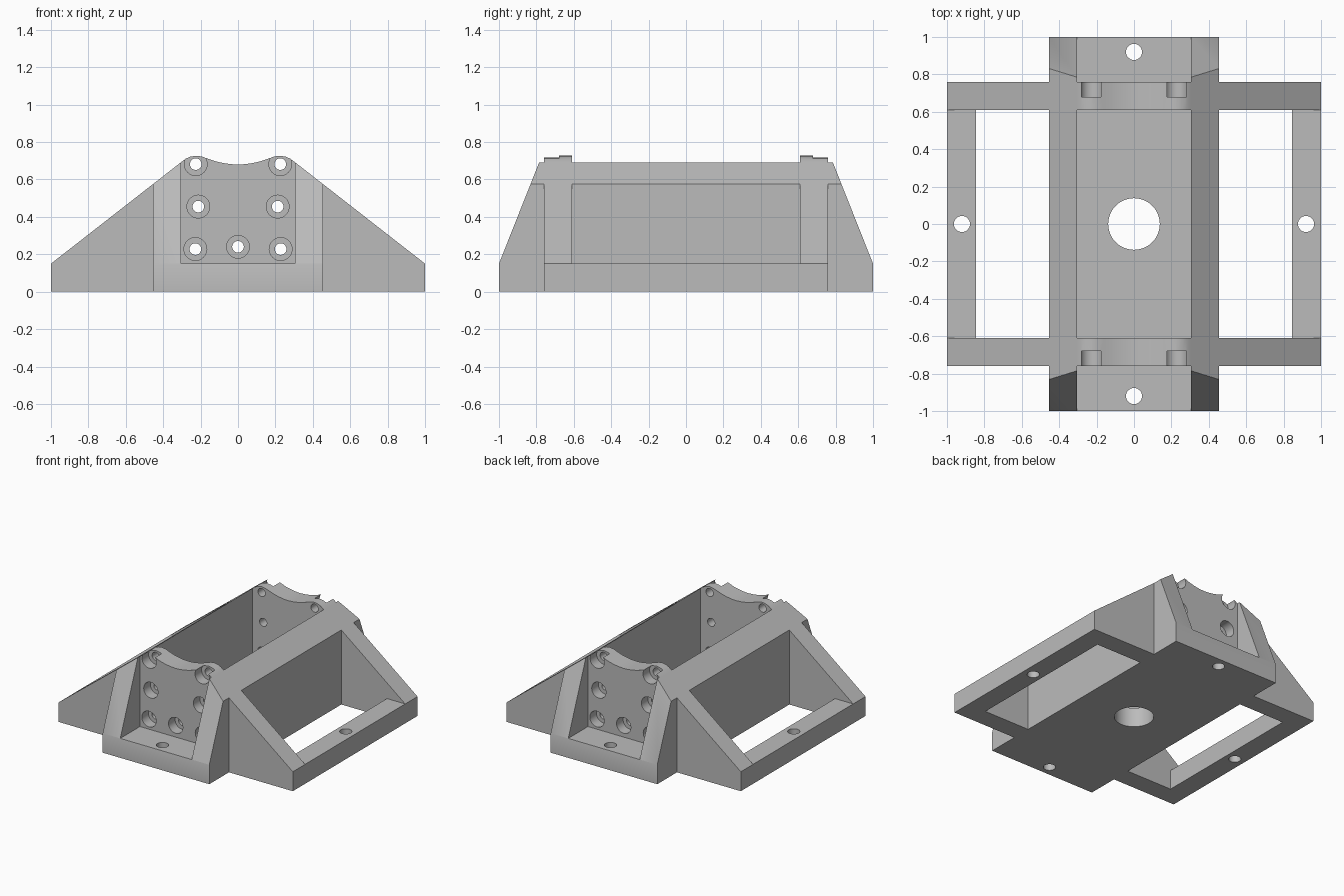
import bpy
import bmesh
import math
from mathutils import Matrix, Vector

if "Cube" in bpy.data.objects:
    bpy.data.objects.remove(bpy.data.objects["Cube"], do_unlink=True)

# Main dimensions
FLOOR = 0.15          # thickness of the base
OUTER, INNER = 0.455, 0.305   # faces of the long walls
END_OUT, END_IN = 0.76, 0.61  # faces of the end walls
RAIL = 0.845          # inner edge of the side rails

grey = bpy.data.materials.new("plain_grey")
grey.use_nodes = True
color = (0.5, 0.5, 0.5, 1)
grey.diffuse_color = color
grey.node_tree.nodes["Principled BSDF"].inputs["Base Color"].default_value = color


def make_object(name, bm):
    bmesh.ops.recalc_face_normals(bm, faces=bm.faces)
    mesh = bpy.data.meshes.new(name)
    bm.to_mesh(mesh)
    bm.free()
    mesh.materials.append(grey)
    obj = bpy.data.objects.new(name, mesh)
    bpy.context.collection.objects.link(obj)
    return obj


def prism(name, points, sweep):
    """Extrude a closed outline of 3D points along a vector."""
    bm = bmesh.new()
    face = bm.faces.new([bm.verts.new(p) for p in points])
    result = bmesh.ops.extrude_face_region(bm, geom=[face])
    verts = [g for g in result["geom"] if isinstance(g, bmesh.types.BMVert)]
    bmesh.ops.translate(bm, verts=verts, vec=Vector(sweep))
    if face.is_valid and len(bm.faces) < len(points) + 2:
        bm.faces.new(face.verts)
    return make_object(name, bm)


def box(x0, x1, y0, y1, z0, z1):
    outline = [(x0, y0, z0), (x1, y0, z0), (x1, y1, z0), (x0, y1, z0)]
    return prism("cutter", outline, (0, 0, z1 - z0))


def cylinder(center, radius, length, along_y=False):
    bm = bmesh.new()
    turn = Matrix.Rotation(math.pi / 2, 4, "X") if along_y else Matrix()
    bmesh.ops.create_cone(bm, cap_ends=True, segments=40, radius1=radius,
                          radius2=radius, depth=length,
                          matrix=Matrix.Translation(center) @ turn)
    return make_object("cutter", bm)


# Solid block with the sloping sides and scooped top
half = [(1, 0), (1, FLOOR), (INNER, 0.692), (0.28, 0.711), (0.255, 0.722),
        (0.225, 0.727), (0.195, 0.723), (0.16, 0.711), (0.12, 0.697),
        (0.08, 0.688), (0.04, 0.682)]
outline = half + [(0, 0.68)] + [(-x, z) for x, z in reversed(half)]
body = prism("mounting_bracket", [(x, -1, z) for x, z in outline], (0, 2, 0))


def cut(cutter):
    mod = body.modifiers.new("cut", "BOOLEAN")
    mod.operation = "DIFFERENCE"
    mod.solver = "EXACT"
    mod.object = cutter
    bpy.context.view_layer.objects.active = body
    bpy.ops.object.modifier_apply(modifier=mod.name)
    bpy.data.objects.remove(cutter, do_unlink=True)


# Open trough between the walls
cut(box(-INNER, INNER, -END_IN, END_IN, FLOOR, 1))

for s in (-1, 1):
    # Notched corners
    for t in (-1, 1):
        cut(box(s * OUTER, s * 1.2, t * END_OUT, t * 1.2, -0.2, 1))
    # Space above each side rail, and the window through the base
    cut(box(s * OUTER, s * 1.2, -END_IN, END_IN, FLOOR, 1))
    cut(box(s * OUTER, s * RAIL, -END_IN, END_IN, -0.2, 0.5))
    # Sloping ends of the long walls
    low, high = Vector((1, FLOOR)), Vector((0.785, 0.692))
    a, b = low + (low - high) * 0.2, high + (high - low) * 0.2
    wedge = [(a.x, a.y), (1.4, a.y), (1.4, b.y), (b.x, b.y)]
    cut(prism("cutter", [(-0.7, s * y, z) for y, z in wedge], (1.4, 0, 0)))
    # Recess in front of each end wall
    cut(box(-INNER, INNER, s * END_OUT, s * 1.2, FLOOR, 1))
    # Fixing holes in the base
    cut(cylinder((0, s * 0.92, 0.1), 0.043, 0.4))
    cut(cylinder((s * 0.92, 0, 0.1), 0.043, 0.4))

# Large hole in the floor
cut(cylinder((0, 0, 0.1), 0.138, 0.4))

# Counterbored holes in both end walls
holes = [(0, 0.24)]
for x, z in ((0.226, 0.682), (0.212, 0.455), (0.228, 0.228)):
    holes += [(x, z), (-x, z)]
for x, z in holes:
    cut(cylinder((x, 0, z), 0.031, 1.9, True))
    for s in (-1, 1):
        cut(cylinder((x, s * 0.78, z), 0.061, 0.2, True))

# Smooth the round surfaces, keep the edges crisp
bpy.ops.object.select_all(action="DESELECT")
body.select_set(True)
bpy.context.view_layer.objects.active = body
bpy.ops.object.shade_smooth_by_angle(angle=math.radians(25))
